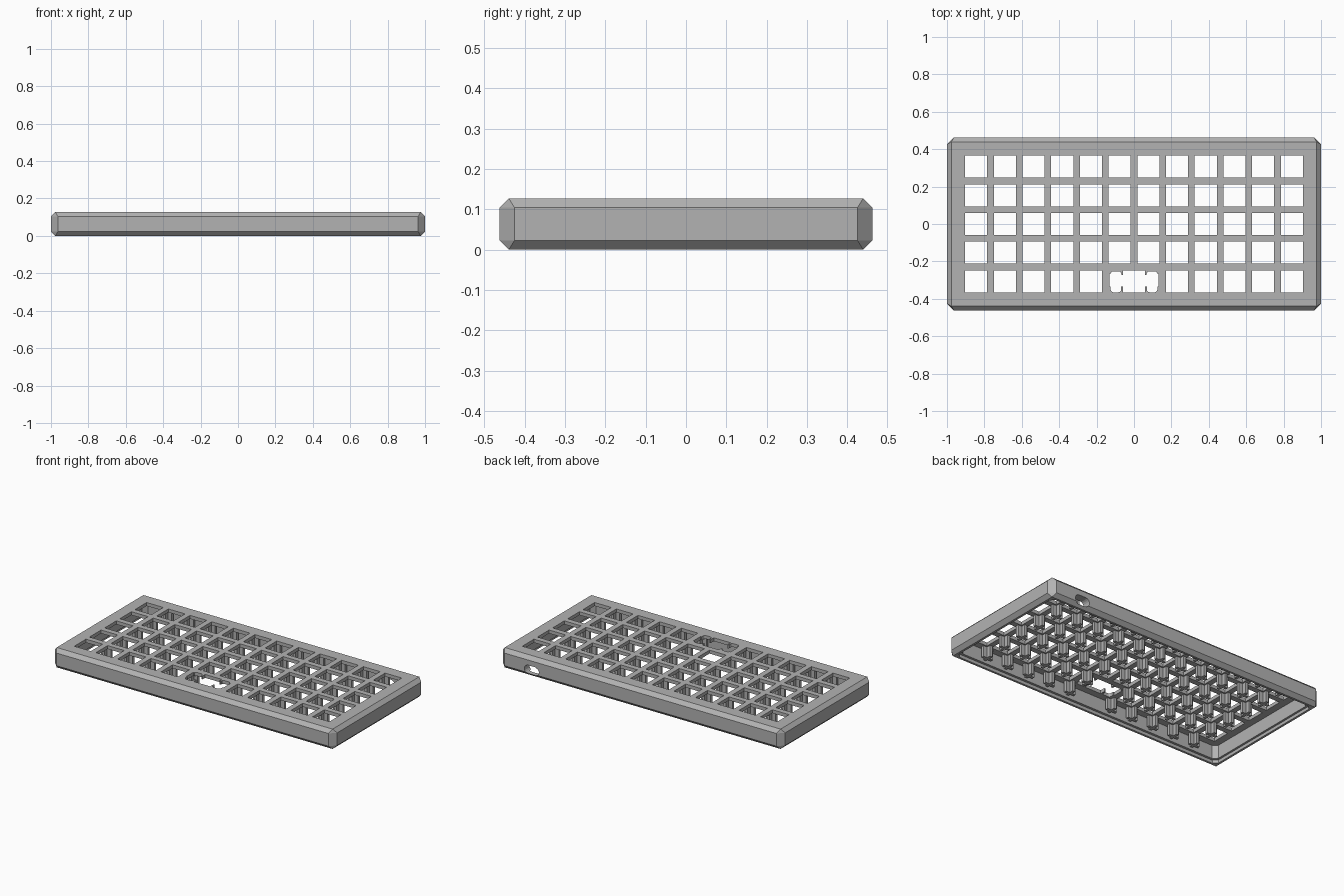
import bpy, bmesh, math
from mathutils import Matrix, Vector

if "Cube" in bpy.data.objects:
    bpy.data.objects.remove(bpy.data.objects["Cube"])

PITCH, HOLE = 0.1535, 0.118
X, Y, H = 1.0, 0.462, 0.127
EDGE, CORNER = 0.023, 0.037

grey = bpy.data.materials.new("matte grey")
grey.use_nodes = True
grey.diffuse_color = (0.45, 0.45, 0.45, 1)
grey.node_tree.nodes["Principled BSDF"].inputs["Base Color"].default_value = (0.45, 0.45, 0.45, 1)


def finish(name, bm):
    bmesh.ops.recalc_face_normals(bm, faces=bm.faces)
    mesh = bpy.data.meshes.new(name)
    bm.to_mesh(mesh)
    bm.free()
    mesh.materials.append(grey)
    obj = bpy.data.objects.new(name, mesh)
    bpy.context.collection.objects.link(obj)
    return obj


def box(bm, x, y, z0, z1, w, d):
    m = Matrix.Translation((x, y, (z0 + z1) / 2)) @ Matrix.Diagonal((w, d, z1 - z0, 1))
    bmesh.ops.create_cube(bm, size=1, matrix=m)


def prism(bm, outline, offset):
    """Extrude a closed outline of 3D points along an offset."""
    face = bm.faces.new([bm.verts.new(p) for p in outline])
    out = bmesh.ops.extrude_face_region(bm, geom=[face])["geom"]
    bmesh.ops.translate(bm, vec=offset, verts=[v for v in out if isinstance(v, bmesh.types.BMVert)])


def cut_octagon(x, y, c, z):
    return [(sx * px, sy * py, z) for sx, sy, flip in ((1, 1, 0), (-1, 1, 1), (-1, -1, 0), (1, -1, 1))
            for px, py in ([(x, y - c), (x - c, y)][::-1] if flip else [(x, y - c), (x - c, y)])]


def cut(target, bm, overlapping=False):
    tool = finish("cutter", bm)
    mod = target.modifiers.new("cut", "BOOLEAN")
    mod.operation, mod.solver, mod.object = "DIFFERENCE", "EXACT", tool
    mod.use_self = overlapping
    deps = bpy.context.evaluated_depsgraph_get()
    mesh = bpy.data.meshes.new_from_object(target.evaluated_get(deps))
    target.modifiers.clear()
    target.data = mesh
    bpy.data.objects.remove(tool)


# Case shell: hull of chamfered side outline and the flat top and bottom
bm = bmesh.new()
for z, flat in ((EDGE, 0), (H - EDGE, H)):
    for p in cut_octagon(X, Y, CORNER, z):
        bm.verts.new(p)
    for sx in (-1, 1):
        for sy in (-1, 1):
            bm.verts.new((sx * (X - EDGE), sy * (Y - EDGE), flat))
bmesh.ops.convex_hull(bm, input=bm.verts)
bmesh.ops.dissolve_limit(bm, angle_limit=0.01, verts=bm.verts, edges=bm.edges)
case = finish("case_shell", bm)

# Hollow underside and the shallow seat for a base cover
for x, y, top in ((0.95, 0.41, 0.105), (0.963, 0.425, 0.02)):
    bm = bmesh.new()
    prism(bm, cut_octagon(x, y, 0.025, -0.02), Vector((0, 0, top + 0.02)))
    cut(case, bm)

# Square key openings
bm = bmesh.new()
for col in range(12):
    for row in range(5):
        if row == 0 and col in (5, 6):
            continue
        box(bm, (col - 5.5) * PITCH, (row - 2) * PITCH, 0.05, 0.2, HOLE, HOLE)
cut(case, bm)

# Wide key opening with stabiliser lobes
bm = bmesh.new()
yk = -2 * PITCH
box(bm, 0, yk, 0.05, 0.2, HOLE, HOLE)
box(bm, 0, yk + 0.004, 0.051, 0.199, 0.16, 0.06)
for s in (-1, 1):
    outline = []
    for cx, cy, a in ((1, 1, 0), (-1, 1, 90), (-1, -1, 180), (1, -1, 270)):
        for k in range(4):
            t = math.radians(a + 30 * k)
            outline.append((s * 0.097 + cx * 0.014 + 0.014 * math.cos(t),
                            yk - 0.002 + cy * 0.042 + 0.014 * math.sin(t), 0.052))
    prism(bm, outline, Vector((0, 0, 0.15)))
    box(bm, s * 0.1, yk + 0.008, 0.053, 0.198, 0.064, 0.07)
cut(case, bm, True)

# Pill-shaped cable port through the back wall
bm = bmesh.new()
outline = []
for side in (1, -1):
    for k in range(9):
        t = math.radians(-90 + 22.5 * k + (0 if side == 1 else 180))
        outline.append((0.77 + side * 0.024 + 0.028 * math.cos(t), 0.38, 0.043 + 0.028 * math.sin(t)))
prism(bm, outline, Vector((0, 0.12, 0)))
cut(case, bm)

# Cross-shaped support posts under the web junctions
bm = bmesh.new()
for i in range(-5, 6):
    for j in range(6):
        if i == 0 and j < 2:
            continue
        x, y = i * PITCH, (j - 2.5) * PITCH
        arm, half = 0.035, 0.009
        pts = []
        for q in range(4):
            rot = Matrix.Rotation(q * math.pi / 2, 3, "Z")
            for p in ((arm, -half), (arm, half), (half, half)):
                pts.append(rot @ Vector((p[0], p[1], 0)) + Vector((x, y, 0.035)))
        if j in (0, 5):  # keep the outer arms clear of the walls
            for p in pts:
                p.y = max(-0.408, min(0.408, p.y))
        prism(bm, pts, Vector((0, 0, 0.0715)))
finish("support_posts", bm)
